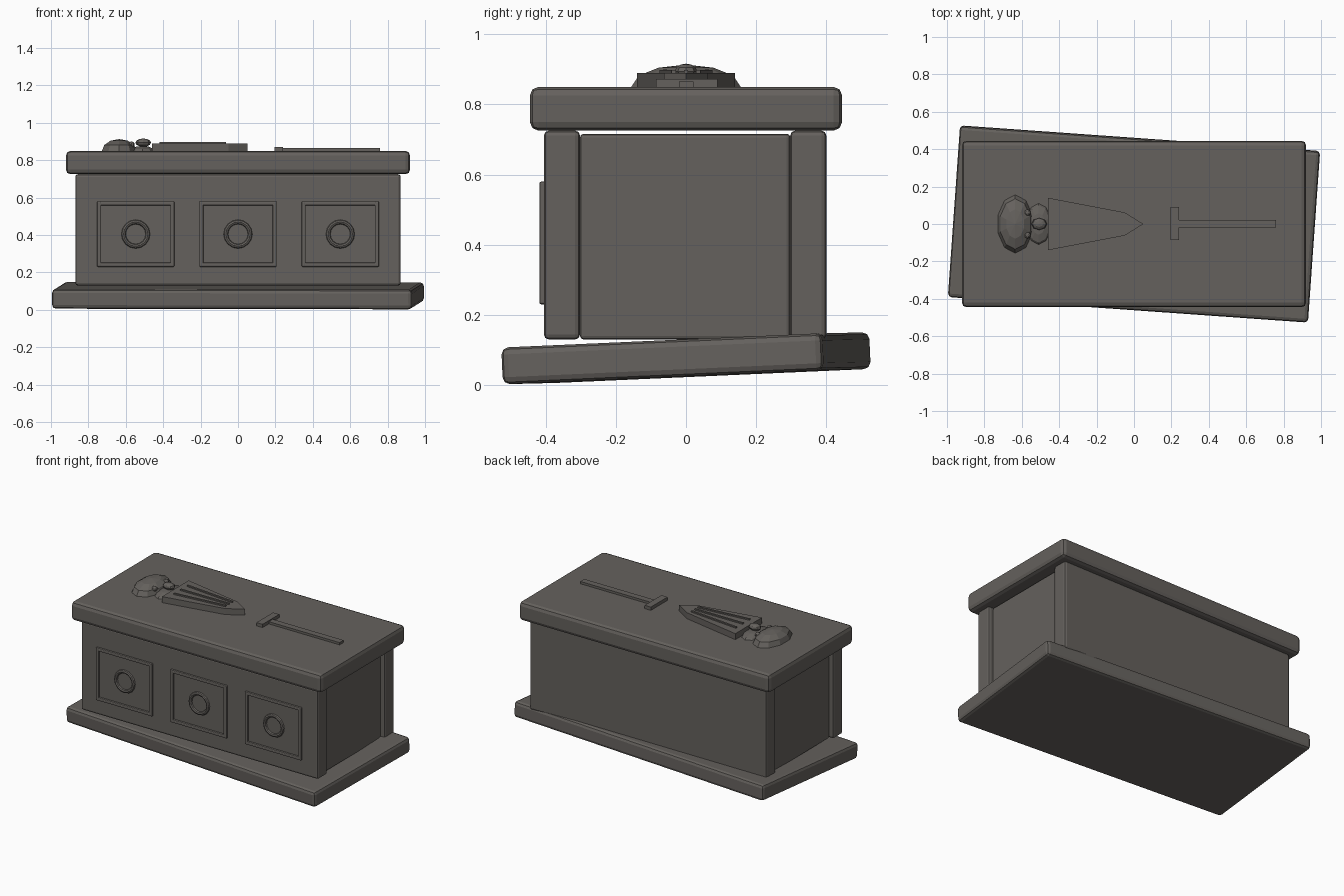
import bpy, bmesh
from math import radians, pi
from mathutils import Matrix

cube = bpy.data.objects.get("Cube")
if cube:
    bpy.data.objects.remove(cube, do_unlink=True)

stone = bpy.data.materials.new("grey_stone")
colour = (0.13, 0.12, 0.11, 1)
stone.diffuse_color = colour
stone.use_nodes = True
bsdf = stone.node_tree.nodes["Principled BSDF"]
bsdf.inputs["Base Color"].default_value = colour
bsdf.inputs["Roughness"].default_value = 0.9


def finish(name, bm, bevel=0, segments=2):
    bmesh.ops.recalc_face_normals(bm, faces=bm.faces)
    mesh = bpy.data.meshes.new(name)
    bm.to_mesh(mesh)
    bm.free()
    mesh.materials.append(stone)
    ob = bpy.data.objects.new(name, mesh)
    bpy.context.collection.objects.link(ob)
    if bevel:
        mod = ob.modifiers.new("Bevel", 'BEVEL')
        mod.width = bevel
        mod.segments = segments
    return ob


def box(name, low, high, bevel=0, segments=2):
    """Box between two corners, with its origin at its centre."""
    bm = bmesh.new()
    bmesh.ops.create_cube(bm, size=1)
    bmesh.ops.scale(bm, verts=bm.verts, vec=[b - a for a, b in zip(low, high)])
    ob = finish(name, bm, bevel, segments)
    ob.location = [(a + b) / 2 for a, b in zip(low, high)]
    return ob


def prism(name, outline, z0, z1):
    """Flat outline raised from z0 to z1."""
    bm = bmesh.new()
    face = bm.faces.new([bm.verts.new((x, y, z0)) for x, y in outline])
    top = bmesh.ops.extrude_face_region(bm, geom=[face])["geom"]
    bmesh.ops.translate(bm, vec=(0, 0, z1 - z0),
                        verts=[v for v in top if isinstance(v, bmesh.types.BMVert)])
    return finish(name, bm)


def blob(name, centre, size, u=10, v=6):
    """Faceted ellipsoid."""
    bm = bmesh.new()
    bmesh.ops.create_uvsphere(bm, u_segments=u, v_segments=v, radius=1)
    bmesh.ops.scale(bm, verts=bm.verts, vec=size)
    ob = finish(name, bm)
    ob.location = centre
    return ob


def ring(name, centre, radius, thick, sides=16):
    """Round moulding lying against the front wall."""
    bm = bmesh.new()
    bmesh.ops.create_circle(bm, segments=8, radius=thick,
                            matrix=Matrix.Translation((radius, 0, 0)) @ Matrix.Rotation(pi / 2, 4, 'X'))
    bmesh.ops.spin(bm, geom=bm.verts[:] + bm.edges[:], cent=(0, 0, 0), axis=(0, 0, 1),
                   angle=2 * pi, steps=sides, use_merge=True)
    bmesh.ops.remove_doubles(bm, verts=bm.verts, dist=0.0005)
    ob = finish(name, bm)
    ob.rotation_euler.x = pi / 2
    ob.location = centre


# Crooked base slab
base = box("base_slab", (-0.965, -0.459, 0.024), (0.965, 0.459, 0.129), 0.02)
base.rotation_euler = (radians(2.55), radians(0.1), radians(-4.05))

# Hollow chest of four slabs, and the lid
box("front_wall", (-0.87, -0.405, 0.13), (0.87, -0.302, 0.725), 0.014)
box("back_wall", (-0.87, 0.297, 0.13), (0.87, 0.4, 0.725), 0.014)
for side, s in (("left", 1), ("right", -1)):
    x0, x1 = sorted((s * 0.74, s * 0.842))
    box(side + "_end_wall", (x0, -0.302, 0.13), (x1, 0.297, 0.716), 0.01)
box("lid", (-0.92, -0.445, 0.725), (0.92, 0.445, 0.85), 0.025)

# Square frames with a ring on the front
for n, x in enumerate((-0.547, 0, 0.547), 1):
    for side, s in (("left", 1), ("right", -1)):
        c = x + s * 0.196
        box(f"frame_{n}_{side}", (c - 0.011, -0.418, 0.23), (c + 0.011, -0.395, 0.58), 0.006)
    for side, z in (("top", 0.569), ("bottom", 0.241)):
        box(f"frame_{n}_{side}", (x - 0.207, -0.417, z - 0.011), (x + 0.207, -0.395, z + 0.011), 0.006)
    ring(f"ring_{n}", (x, -0.405, 0.405), 0.065, 0.012)

# Robed figure lying on the lid
half = [(-0.46, 0.14), (-0.05, 0.062)]
prism("robe", half + [(0.05, 0)] + [(x, -y) for x, y in reversed(half)], 0.84, 0.89)
for name, a, b in (("left", 0.07, 0.035), ("middle", 0, 0), ("right", -0.07, -0.035)):
    w = 0.006
    prism(name + "_robe_fold", [(-0.42, a - w), (-0.42, a + w), (-0.065, b + w), (-0.065, b - w)], 0.88, 0.898)
blob("hair", (-0.635, 0, 0.85), (0.097, 0.156, 0.063))
blob("shoulders", (-0.51, 0, 0.845), (0.07, 0.115, 0.032))
blob("face", (-0.507, 0, 0.894), (0.042, 0.032, 0.022), 8)
for side, s in (("left", 1), ("right", -1)):
    blob(side + "_hair_curl", (-0.57, s * 0.06, 0.882), (0.018, 0.018, 0.018), 8)

# Sword
box("sword_guard", (0.195, -0.085, 0.84), (0.24, 0.09, 0.872))
box("sword_blade", (0.24, -0.02, 0.84), (0.76, 0.022, 0.865))
